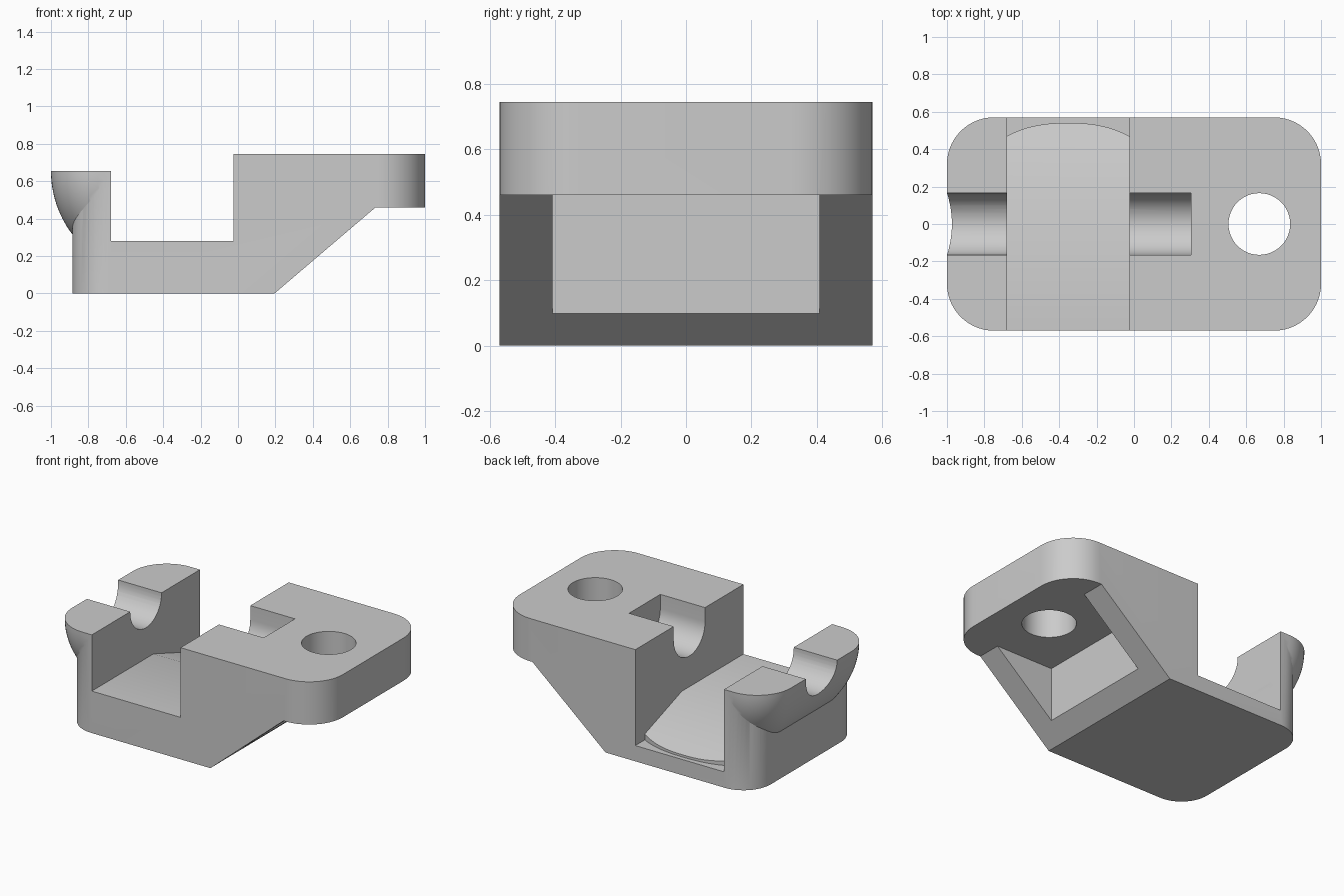
import bpy, bmesh
from math import sin, cos, pi, sqrt
from mathutils import Vector

if "Cube" in bpy.data.objects:
    bpy.data.objects.remove(bpy.data.objects["Cube"], do_unlink=True)

HALF_Y = 0.57      # half width of the bracket
EAR_TOP = 0.655
TOP = 0.745
GAP = (-0.68, -0.025)

grey = bpy.data.materials.new("plain_grey")
grey.use_nodes = True
colour = (0.6, 0.6, 0.6, 1)
grey.diffuse_color = colour
grey.node_tree.nodes["Principled BSDF"].inputs["Base Color"].default_value = colour


def loft(name, loops):
    """Closed solid through loops that all have the same point count."""
    bm = bmesh.new()
    rings = [[bm.verts.new(p) for p in loop] for loop in loops]
    n = len(rings[0])
    for a, b in zip(rings, rings[1:]):
        for i in range(n):
            j = (i + 1) % n
            bm.faces.new((a[i], a[j], b[j], b[i]))
    bm.faces.new(rings[0][::-1])
    bm.faces.new(rings[-1])
    bmesh.ops.recalc_face_normals(bm, faces=bm.faces)
    mesh = bpy.data.meshes.new(name)
    bm.to_mesh(mesh)
    bm.free()
    mesh.materials.append(grey)
    obj = bpy.data.objects.new(name, mesh)
    bpy.context.collection.objects.link(obj)
    return obj


def prism(name, points, axis, low, high):
    """Extrude a flat outline along one axis."""
    def place(p, d):
        v = list(p)
        v.insert(axis, d)
        return Vector(v)
    return loft(name, [[place(p, d) for p in points] for d in (low, high)])


def box(name, x, y, z):
    corners = [(x[0], y[0]), (x[1], y[0]), (x[1], y[1]), (x[0], y[1])]
    return prism(name, corners, 2, *z)


def plan(left, right, half, r_left, r_right, steps=14):
    """Plan outline with rounded ends; a zero radius gives a square end."""
    points = []
    corners = [(right, half, r_right, 1, 1, 0), (left, half, r_left, -1, 1, 1),
               (left, -half, r_left, -1, -1, 2), (right, -half, r_right, 1, -1, 3)]
    for x, y, r, sx, sy, quarter in corners:
        if r == 0:
            points.append((x, y))
            continue
        for i in range(steps + 1):
            a = (quarter + i / steps) * pi / 2
            points.append((x - sx * r + r * cos(a), y - sy * r + r * sin(a)))
    return points


def combine(target, tool, operation):
    mod = target.modifiers.new("cut", 'BOOLEAN')
    mod.operation = operation
    mod.solver = 'EXACT'
    mod.object = tool
    bpy.context.view_layer.objects.active = target
    bpy.ops.object.modifier_apply(modifier=mod.name)
    bpy.data.objects.remove(tool, do_unlink=True)


# Body: rounded plan trimmed to the side profile
body = prism("bracket_body", plan(-0.885, 1, HALF_Y, 0.2, 0.25), 2, 0, TOP)
side = [(-1.2, -0.2), (0.195, -0.2), (0.195, 0), (0.735, 0.46), (1.2, 0.46),
        (1.2, 0.9), (GAP[1], 0.9), (GAP[1], 0.28), (GAP[0], 0.28),
        (GAP[0], EAR_TOP - 0.005), (-1.2, EAR_TOP - 0.005)]
combine(body, prism("side_profile", side, 1, -0.8, 0.8), 'INTERSECT')

# Flared ear overhanging the end
loops = []
for i in range(17):
    z = 0.29 + (EAR_TOP - 0.29) * i / 16
    d = 0.56 - sqrt(0.56 ** 2 - (EAR_TOP - z) ** 2)
    loops.append([(x, y, z) for x, y in plan(-1 + d, GAP[0], HALF_Y - d, 0.25 - d / 2, 0)])
combine(body, loft("flared_ear", loops), 'UNION')

# Sloping rear part of the gap floor
ramp = [(0.08, 0.28), (0.7, 0.064), (0.7, 0.9), (0.08, 0.9)]
combine(body, prism("ramp_cutter", ramp, 0, *GAP), 'DIFFERENCE')

# Bowed ledge at the back of the ramp
mid = sum(GAP) / 2
half_gap = (GAP[1] - GAP[0]) / 2
ledge = [(GAP[1], 0.7), (GAP[0], 0.7)]
for i in range(25):
    t = i / 12 - 1
    ledge.append((mid + t * half_gap, 0.54 - 0.07 * abs(t) ** 2.5))
combine(body, prism("ledge_cutter", ledge, 2, 0.105, 0.5), 'DIFFERENCE')

# Shaft groove with a round bottom
groove = [(0.165, 0.9), (-0.165, 0.9)]
groove += [(-0.165 * cos(pi * i / 24), 0.65 - 0.165 * sin(pi * i / 24)) for i in range(25)]
combine(body, prism("groove_cutter", groove, 0, -1.2, 0.305), 'DIFFERENCE')

# Screw hole in the flange
circle = [(0.67 + 0.165 * cos(pi * i / 24), 0.165 * sin(pi * i / 24)) for i in range(48)]
combine(body, prism("hole_cutter", circle, 2, 0.3, 0.9), 'DIFFERENCE')

# Pocket between the two gusset ribs
combine(body, box("pocket_cutter", (0.31, 1.2), (-0.408, 0.408), (0.098, 0.46)), 'DIFFERENCE')

# Smooth the curves, keep edges crisp
bpy.ops.object.select_all(action='DESELECT')
body.select_set(True)
bpy.context.view_layer.objects.active = body
bpy.ops.object.shade_smooth_by_angle()
